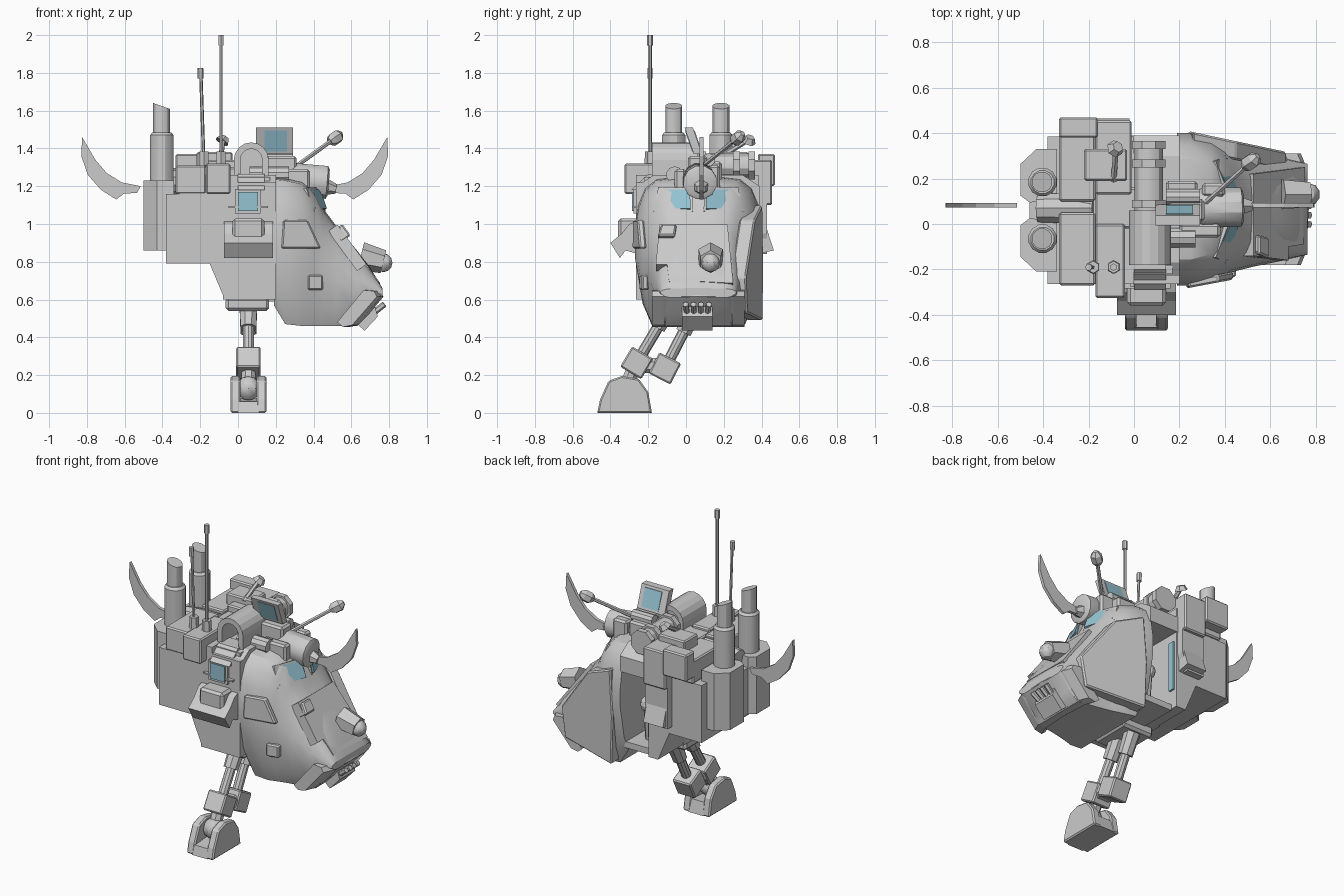
import bpy, bmesh, math
from mathutils import Vector

if "Cube" in bpy.data.objects:
    bpy.data.objects.remove(bpy.data.objects["Cube"])

CY = 0.065  # centre plane of the hull
blue = bpy.data.materials.new("glass_blue")
blue.diffuse_color = (0.3, 0.55, 0.65, 1)
blue.use_nodes = True
blue.node_tree.nodes["Principled BSDF"].inputs["Base Color"].default_value = blue.diffuse_color


def finish(name, bm, bevel=0, smooth=False, mat=None):
    bmesh.ops.recalc_face_normals(bm, faces=bm.faces[:])
    me = bpy.data.meshes.new(name)
    bm.to_mesh(me)
    bm.free()
    ob = bpy.data.objects.new(name, me)
    bpy.context.collection.objects.link(ob)
    if mat:
        me.materials.append(mat)
    if bevel:
        m = ob.modifiers.new("bevel", 'BEVEL')
        m.width, m.segments = bevel, 1
    if smooth:
        bpy.ops.object.select_all(action='DESELECT')
        ob.select_set(True)
        bpy.context.view_layer.objects.active = ob
        bpy.ops.object.shade_smooth_by_angle(angle=math.radians(30))
    return ob


def loft(name, rings, **kw):
    """Skin a list of rings of equal point count and cap both ends."""
    bm = bmesh.new()
    vs = [[bm.verts.new(p) for p in r] for r in rings]
    n = len(vs[0])
    for a, b in zip(vs, vs[1:]):
        for i in range(n):
            bm.faces.new((a[i], a[(i + 1) % n], b[(i + 1) % n], b[i]))
    bm.faces.new(vs[0])
    bm.faces.new(vs[-1])
    return finish(name, bm, **kw)


def side_prism(name, xz, y0, y1, **kw):
    return loft(name, [[(x, y, z) for x, z in xz] for y in (y0, y1)], **kw)


def cross_prism(name, yz, x0, x1, **kw):
    return loft(name, [[(x, y, z) for y, z in yz] for x in (x0, x1)], **kw)


def plan_prism(name, xy, z0, z1, **kw):
    return loft(name, [[(x, y, z) for x, y in xy] for z in (z0, z1)], **kw)


def box(name, x0, x1, y0, y1, z0, z1, **kw):
    return plan_prism(name, [(x0, y0), (x1, y0), (x1, y1), (x0, y1)], z0, z1, **kw)


def tube(name, pts, radii, sides=8, **kw):
    """Turned part along the line through pts, one radius per point."""
    pts = [Vector(p) for p in pts]
    q = (pts[-1] - pts[0]).to_track_quat('Z', 'Y')
    ang = [2 * math.pi * (i + .5) / sides for i in range(sides)]
    return loft(name, [[p + q @ Vector((r * math.cos(a), r * math.sin(a), 0)) for a in ang]
                       for p, r in zip(pts, radii)], **kw)


def ball(name, p, r, seg=10, **kw):
    bm = bmesh.new()
    bmesh.ops.create_uvsphere(bm, u_segments=seg, v_segments=seg // 2 + 1, radius=r)
    bmesh.ops.translate(bm, verts=bm.verts[:], vec=p)
    return finish(name, bm, **kw)


# nose: rounded sections that shrink toward the snout and narrow at the top
half = [(.74, 0), (.88, .14), (1, .45), (1, .62), (.95, .78), (.84, .91), (.66, .98), (.3, 1)]
rings = []
for x, top, bot, w, k in [(.19, 1.25, .57, .335, 1), (.25, 1.245, .47, .335, 1), (.34, 1.225, .46, .325, .92),
                          (.40, 1.18, .46, .3, .85), (.445, 1.09, .46, .285, .8), (.52, .99, .46, .265, .8),
                          (.63, .86, .46, .24, .83), (.70, .77, .53, .22, .9), (.765, .66, .61, .2, 1)]:
    prof = [(w * a * (1 - (1 - k) * b * b), bot + (top - bot) * b) for a, b in half]
    rings.append([(x, CY + y, z) for y, z in prof] + [(x, CY - y, z) for y, z in reversed(prof)])
loft("nose_shell", rings, smooth=True)

# middle and rear hull, leaving an open doorway on the back side
box("cabin_core", -.08, .2, -.265, .14, .6, 1.22)
cross_prism("cabin_roof", [(-.26, 1.1), (.39, 1.1), (.39, 1.2), (.3, 1.26), (-.17, 1.26), (-.26, 1.2)], -.06, .2)
hull = [(-.38, .79), (-.15, .79), (-.07, .6), (0, .6), (0, 1.26), (-.3, 1.26), (-.31, 1.16), (-.38, 1.16)]
side_prism("rear_hull", hull, -.265, .385)
side_prism("stern_block", [(-.46, .86), (-.36, .86), (-.36, 1.16), (-.46, 1.16)], -.12, .25)
box("cabin_floor", 0, .2, .1, .34, .59, .63)
box("door_frame_glass", .0, .012, .33, .37, .72, 1.04, mat=blue)
tube("cabin_lever", [(.1, .22, .62), (.1, .24, .84)], [.03, .03], smooth=True)
ball("lever_knob", (.1, .24, .86), .05)


# cheek armour and side details
def plate(name, pts, y0a, y1a, x_in, x_out):
    """Plate whose sideways position slides along x."""
    def ring(off):
        return [(x, y0a + (y1a - y0a) * (x - .25) / .4 + off, z) for x, z in pts]
    return loft(name, [ring(x_in), ring(x_out)], bevel=.008)


cheek = [(.26, 1.1), (.45, 1.02), (.67, .72), (.64, .53), (.25, .49), (.24, .8)]
plate("cheek_plate_back", cheek, .395, .31, -.07, .012)
plate("side_hatch", [(.23, .87), (.44, .87), (.37, 1.02), (.24, 1.02)], -.275, -.2, .03, -.005)
plate("fuel_cap", [(.37, .65), (.45, .65), (.45, .73), (.37, .73)], -.265, -.19, .03, -.005)

# eye windows with frames
for s in (-1, 1):
    def eye(name, g, off, **kw):
        q = [(.43, .045 - g, 1.18 + g), (.36, .2 + g, 1.18 + g),
             (.405, .225 + g, 1.08 - g), (.465, .04 - g, 1.08 - g)]
        loft(name, [[(x + o, CY + s * y, z + o * .4) for x, y, z in q] for o in (-.06, off)], **kw)
    eye("eye_window_frame", .012, .0)
    eye("eye_window", 0, .006, mat=blue)
box("side_window_frame", -.015, .12, -.278, -.24, 1.055, 1.185)
box("side_window", 0, .105, -.287, -.24, 1.07, 1.17, mat=blue)
box("window_rail", -.05, .16, -.285, -.25, 1.085, 1.095)


# snout: forehead plate, light, small lamp and mouth grille
def snout(name, pts, t0, t1, **kw):
    """Plate on the sloping face, given as (y, z) outline."""
    def at(y, z, t):
        return (.51 + (1.0 - z) * .73 + t * .8, y, z + t * .57)
    return loft(name, [[at(y, z, t) for y, z in pts] for t in (t0, t1)], **kw)


snout("forehead_plate", [(-.14, .99), (.22, .99), (.25, .68), (.05, .69), (-.09, .69), (-.1, .78), (-.16, .78)], -.05, .012)
snout("nose_lamp_small", [(-.15, .92), (-.06, .92), (-.05, .98), (-.13, .98)], -.03, .035, bevel=.008)
tube("nose_light_housing", [(.65, .13, .83), (.77, .13, .8)], [.075, .062], 6)
ball("nose_light", (.77, .13, .795), .05, smooth=True)
lip = [(.56, .48), (.59, .455), (.64, .465), (.77, .615), (.755, .645), (.7, .65)]
loft("chin_lip", [[(x - d, y, z) for x, z in lip]
                  for y, d in ((-.18, .035), (-.12, .01), (.065, 0), (.25, .01), (.31, .035))])
side_prism("mouth_box", [(.62, .48), (.67, .435), (.74, .51), (.72, .58)], -.02, .14)
for i in range(4):
    y = .01 + i * .033
    tube("tooth", [(.68, y, .5), (.775, y + (i - 1.5) * .008, .575)], [.016, .016], 6)

# front and rear horns
horn = [(.79, 1.46), (.795, 1.36), (.76, 1.26), (.69, 1.18), (.61, 1.13), (.57, 1.16),
        (.5, 1.165), (.48, 1.2), (.58, 1.22), (.66, 1.27), (.72, 1.34)]
side_prism("front_horn", horn, .072, .092)
side_prism("rear_horn", [(-x - .035, z) for x, z in horn], .072, .092)

# tail pods and exhaust stacks
for y in (-.065, .185):
    s = 1 if y > CY else -1
    pod = [(-.5, y - s * .06), (-.5, y + s * .08), (-.43, y + s * .145), (-.34, y + s * .145),
           (-.34, y - s * .08), (-.46, y - s * .09)]
    plan_prism("tail_pod", pod, .86, 1.23)
    tube("exhaust_base", [(-.403, y, 1.2), (-.403, y, 1.47), (-.403, y, 1.485)], [.064, .064, .052], 12, smooth=True)
    stack = tube("exhaust_pipe", [(-.405, y, 1.4), (-.405, y, 1.625)], [.046, .046], 12, smooth=True)
    for v in stack.data.vertices:
        if v.co.z > 1.6:
            v.co.z -= (v.co.x + .405) * .35
tube("rear_boom", [(-.42, .07, 1.22), (-.3, .07, 1.23), (-.18, .07, 1.27)], [.065, .07, .03], 10, smooth=True)

# roof luggage boxes
for a in [(-.33, -.17, -.27, .05, 1.16, 1.31), (-.33, -.17, .1, .4, 1.16, 1.31), (-.33, -.16, .38, .47, 1.2, 1.37),
          (-.17, -.04, -.325, 0, 1.16, 1.32), (-.17, -.01, .13, .455, 1.1, 1.34), (-.22, -.03, .19, .33, 1.3, 1.38),
          (-.17, .01, -.02, .16, 1.2, 1.3)]:
    box("roof_box", *a, bevel=.008)
side_prism("rear_flank_slab", [(-.17, 1.2), (-.01, 1.2), (-.01, .95), (-.05, .84), (-.17, .84)], .36, .43)

# side pods
cross_prism("side_pod", [(-.25, 1.02), (-.3, 1.0), (-.34, .95), (-.4, .9), (-.35, .82), (-.32, .86), (-.25, .84)], -.075, .185)
box("side_pod_cover", -.03, .14, -.36, -.25, .91, 1.03, bevel=.015)
cross_prism("back_side_box", [(.37, 1.04), (.41, 1.03), (.465, .86), (.37, .84)], -.16, -.02)

# roof pipe across the hull with a hooded opening
tube("roof_pipe", [(.065, .05, 1.31), (.065, .36, 1.31)], [.065, .065], 12, smooth=True)
for y in (.07, .25, .33):
    tube("pipe_collar", [(.065, y, 1.31), (.065, y + .035, 1.31)], [.08, .08], 8)
arc = [math.radians(i * 22.5) for i in range(9)]
hood = [(.07 + r * math.cos(a), 1.34 + r * math.sin(a))
        for r, seq in ((.092, arc), (.058, arc[::-1])) for a in seq]
hood = [(.162, 1.22)] + hood[:9] + [(-.022, 1.22), (.012, 1.22)] + hood[9:] + [(.128, 1.22)]
side_prism("pipe_hood", hood, -.18, .06)
side_prism("pipe_hood_back", [(0, 1.2), (.14, 1.2), (.14, 1.37), (.07, 1.41), (0, 1.37)], -.02, .05)
box("hood_base", -.02, .17, -.22, .1, 1.18, 1.25)
cross_prism("hood_skirt", [(-.29, 1.18), (-.2, 1.265), (-.1, 1.265), (-.1, 1.18)], 0, .14)

# headlamp and roof machinery
tube("headlamp", [(.24, .07, 1.24), (.3, .07, 1.235), (.47, .075, 1.22), (.48, .075, 1.22)], [.06, .09, .09, .07], 12, smooth=True)
tube("horn_mount", [(.45, .08, 1.2), (.52, .08, 1.185)], [.05, .025], 6)
for a in [(.15, .31, .01, .11, 1.22, 1.36), (.14, .28, .12, .19, 1.2, 1.33), (.2, .38, -.06, .0, 1.18, 1.29),
          (.3, .4, .12, .18, 1.15, 1.31)]:
    box("roof_machine", *a, bevel=.012)
tube("roof_cylinder", [(.06, -.06, 1.26), (.27, -.06, 1.26)], [.045, .045], 10, smooth=True)
tube("roof_cylinder", [(.14, .12, 1.34), (.29, .12, 1.34)], [.035, .035], 10, smooth=True)


# tilted display with glass on both faces
def screen(name, x0, x1, z0, z1, t, **kw):
    loft(name, [[(x, .06 - (z - 1.38) * .35 + o, z) for x, z in ((x0, z0), (x1, z0), (x1, z1), (x0, z1))]
                for o in (-t, t)], **kw)


screen("display_case", .095, .29, 1.37, 1.51, .022)
screen("display_glass", .14, .26, 1.385, 1.495, .026, mat=blue)

# whip antennas, lamp arm and small dish
tube("antenna_tall", [(-.09, -.19, 1.3), (-.09, -.19, 1.96)], [.009, .009], 6)
tube("antenna_tall_tip", [(-.09, -.19, 1.945), (-.09, -.19, 2.0)], [.016, .016], 6)
tube("antenna_short", [(-.18, -.19, 1.3), (-.197, -.19, 1.8)], [.009, .009], 6)
tube("antenna_short_tip", [(-.198, -.19, 1.77), (-.2, -.19, 1.825)], [.016, .016], 6)
for x in (-.09, -.18):
    tube("antenna_socket", [(x, -.19, 1.31), (x, -.19, 1.385)], [.03, .027], 6)
tube("lamp_arm", [(.3, .08, 1.3), (.5, .26, 1.445)], [.012, .012], 6)
tube("lamp_head", [(.485, .25, 1.435), (.5, .265, 1.445), (.53, .285, 1.465), (.545, .3, 1.48)], [.02, .036, .036, .015], 6)
tube("dish_arm", [(-.09, .19, 1.36), (-.08, .32, 1.44)], [.014, .014], 6)
tube("dish", [(-.085, .33, 1.435), (-.07, .34, 1.46)], [.04, .025], 6)

# landing leg: hip, two struts, knee blocks and foot
box("hip_block", -.065, .165, -.17, .1, .54, .61, bevel=.015)
for (y0, z0), (y1, z1) in (((-.08, .57), (-.27, .25)), ((.05, .55), (-.12, .22))):
    d = Vector((0, y1 - y0, z1 - z0)).normalized()
    top, end = Vector((.055, y0, z0)), Vector((.055, y1, z1))
    tube("leg_sleeve", [top, top + d * .14], [.05, .045], 8)
    tube("leg_strut", [top, end], [.03, .03], 10, smooth=True)
    tube("knee_block", [end - d * .08, end + d * .045], [.092, .092], 4, bevel=.008)
box("knee_link", -.005, .115, -.27, -.12, .21, .29, bevel=.02)
tube("ankle", [(.055, -.27, .25), (.055, -.325, .12)], [.04, .04], 8)
ball("ankle_ball", (.055, -.325, .13), .065, smooth=True)
foot = [(-.47, 0), (-.455, .07), (-.41, .17), (-.34, .195), (-.25, .18), (-.2, .11), (-.18, 0)]
for x0, x1 in ((-.04, .012), (.098, .15)):
    cross_prism("foot_cheek", foot, x0, x1, bevel=.008)
cross_prism("foot_sole", [(-.47, 0), (-.455, .06), (-.2, .08), (-.18, 0)], 0, .11)
